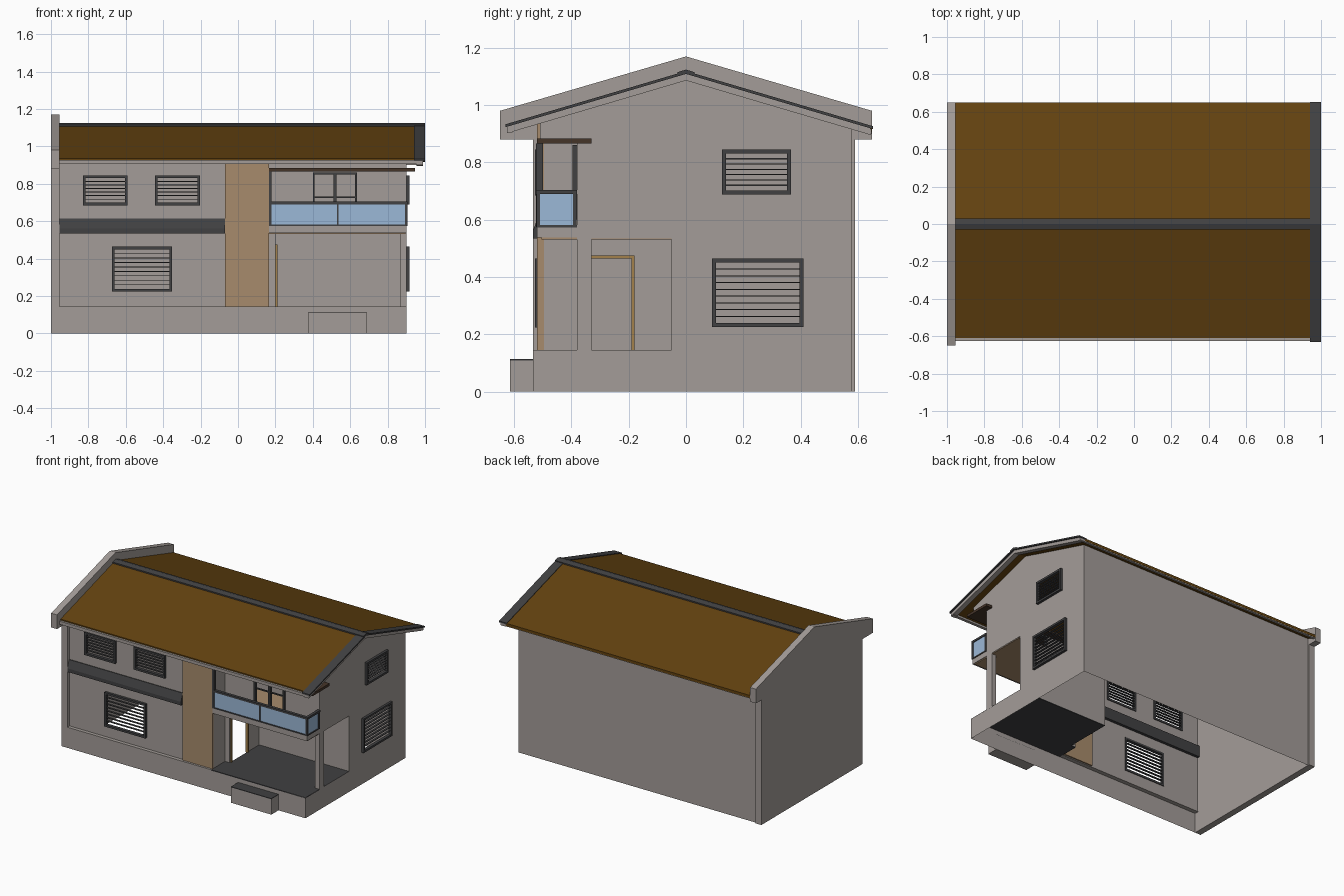
import bpy, bmesh

if "Cube" in bpy.data.objects:
    bpy.data.objects.remove(bpy.data.objects["Cube"])


def mat(name, r, g, b):
    m = bpy.data.materials.new(name)
    m.diffuse_color = (r, g, b, 1)
    m.use_nodes = True
    m.node_tree.nodes["Principled BSDF"].inputs["Base Color"].default_value = m.diffuse_color
    return m


WALL = mat("warm_grey_render", 0.37, 0.335, 0.315)
DARK = mat("charcoal", 0.052, 0.052, 0.054)
ROOF = mat("roof_brown", 0.125, 0.054, 0.005)
TAN = mat("tan_cladding", 0.39, 0.26, 0.15)
GLASS = mat("pale_blue_glass", 0.33, 0.48, 0.68)
FRAME = mat("door_timber", 0.37, 0.22, 0.07)
BROWN = mat("canopy_brown", 0.06, 0.035, 0.022)


def finish(name, bm, material):
    me = bpy.data.meshes.new(name)
    bm.to_mesh(me)
    bm.free()
    me.materials.append(material)
    ob = bpy.data.objects.new(name, me)
    bpy.context.collection.objects.link(ob)
    return ob


def boxes(name, items, material):
    """Each item is x0, x1, y0, y1, z0, z1."""
    bm = bmesh.new()
    for x0, x1, y0, y1, z0, z1 in items:
        g = bmesh.ops.create_cube(bm, size=1)
        for v in g["verts"]:
            v.co.x = x1 if v.co.x > 0 else x0
            v.co.y = y1 if v.co.y > 0 else y0
            v.co.z = z1 if v.co.z > 0 else z0
    return finish(name, bm, material)


def prism(name, profile, x0, x1, material):
    """Side profile of (y, z) points swept along x."""
    bm = bmesh.new()
    f = bm.faces.new([bm.verts.new((x0, y, z)) for y, z in profile])
    g = bmesh.ops.extrude_face_region(bm, geom=[f])
    for v in g["geom"]:
        if isinstance(v, bmesh.types.BMVert):
            v.co.x = x1
    bmesh.ops.recalc_face_normals(bm, faces=bm.faces)
    return finish(name, bm, material)


def wall(name, axis, pos, u0, u1, z0, z1, holes=(), material=WALL, flip=False):
    """Thin wall on a plane of constant x or y, with rectangular holes."""
    us = sorted({u0, u1, *[u for h in holes for u in h[:2]]})
    zs = sorted({z0, z1, *[z for h in holes for z in h[2:]]})
    bm = bmesh.new()
    for a, b in zip(us, us[1:]):
        for c, d in zip(zs, zs[1:]):
            mu, mz = (a + b) / 2, (c + d) / 2
            if any(h[0] < mu < h[1] and h[2] < mz < h[3] for h in holes):
                continue
            quad = [(a, c), (b, c), (b, d), (a, d)]
            vs = [bm.verts.new((pos, u, z) if axis == "x" else (u, pos, z)) for u, z in quad]
            bm.faces.new(vs[::-1] if flip else vs)
    bmesh.ops.remove_doubles(bm, verts=bm.verts, dist=1e-5)
    return finish(name, bm, material)


def window(name, axis, pos, u0, u1, z0, z1, slats, t=0.014):
    """Dark protruding frame with horizontal louvres; the opening is see-through."""
    def b(a, c, d, e, near=-0.005, far=0.017):
        if axis == "x":
            return (pos + near, pos + far, a, c, d, e)
        return (a, c, pos - far, pos - near, d, e)
    items = [b(u0, u1, z0, z0 + t), b(u0, u1, z1 - t, z1),
             b(u0, u0 + t, z0 + t, z1 - t), b(u1 - t, u1, z0 + t, z1 - t)]
    for i in range(slats):
        z = z0 + t + (z1 - z0 - 2 * t) * (i + 1) / (slats + 1)
        items.append(b(u0 + t, u1 - t, z - 0.002, z + 0.002, -0.005, 0.01))
    boxes(name, items, DARK)


# Party wall with gabled parapet on the left end
prism("party_wall", [(-.535, 0), (.59, 0), (.59, .88), (.65, .88), (.65, .98), (0, 1.17),
                     (-.65, .98), (-.65, .88), (-.535, .88)], -1, -.955, WALL)

# Front wall, plinth and back wall
front_wins = [(-.83, -.59, .685, .845), (-.445, -.203, .685, .845), (-.674, -.353, .223, .464)]
wall("front_wall", "y", -.51, -.955, -.07, .145, .94, front_wins)
wall("front_plinth", "y", -.535, -.955, .9, 0, .145)
boxes("plinth_ledge", [(-.955, .165, -.535, -.505, .14, .145)], WALL)
wall("back_wall", "y", .58, -.955, .9, 0, .93, flip=True)
wall("front_lintel", "y", -.51, .165, .9, .88, .94)

# Right wall with porch and balcony cut away, and its gable
side_wins = [(.126, .367, .688, .845), (.09, .41, .225, .465)]
wall("right_wall", "x", .9, -.535, .58, 0, .925,
     side_wins + [(-.535, -.05, .145, .535), (-.535, -.38, .535, .88), (-.535, -.51, .88, .925)])
prism("right_gable", [(-.51, .925), (.58, .925), (.58, .929), (0, 1.10), (-.51, .9495)],
      .89, .9, WALL)

# Louvred windows
for i, w in enumerate(front_wins):
    window(f"front_window_{i + 1}", "y", -.51, *w, 8 if i == 2 else 6)
for i, w in enumerate(side_wins):
    window(f"side_window_{i + 1}", "x", .9, *w, 8 if i else 6)

# Timber panel and sloped sunshade band on the front
boxes("timber_panel", [(-.07, .165, -.52, -.495, .145, .94)], TAN)
prism("sunshade", [(-.49, .614), (-.515, .614), (-.535, .56), (-.535, .535), (-.49, .535)],
      -.955, -.07, DARK)

# Porch recess: floor, inner walls, ceiling, post and step
boxes("porch_floor", [(.165, .9, -.535, -.38, .139, .145), (.2, .9, -.38, -.05, .139, .145)], DARK)
wall("recess_side_wall", "x", .165, -.51, -.38, .145, .94)
wall("recess_return", "y", -.38, .165, .2, .145, .535)
wall("porch_side_wall", "x", .2, -.38, -.05, .145, .535, [(-.36, -.18, .145, .47)])
wall("porch_back_wall", "y", -.05, .2, .9, .145, .535)
boxes("porch_ceiling", [(.165, .895, -.505, -.05, .531, .537)], TAN)
boxes("door_frame", [(.19, .21, -.37, -.36, .145, .475), (.19, .21, -.19, -.18, .145, .475),
                     (.19, .21, -.37, -.18, .465, .475)], FRAME)
boxes("corner_post", [(.865, .9, -.38, -.33, .145, .535)], WALL)
boxes("front_step", [(.375, .69, -.615, -.535, 0, .108)], WALL)
boxes("step_tread", [(.375, .69, -.615, -.535, .108, .113)], DARK)

# Balcony: slab, back wall with sliding window, glass and rails
boxes("balcony_slab", [(.165, .9, -.52, -.38, .537, .575)], WALL)
wall("balcony_back_wall", "y", -.38, .165, .9, .535, .88, [(.4, .635, .6, .86)])
window("balcony_window_left", "y", -.38, .4, .52, .6, .86, 0, .01)
window("balcony_window_right", "y", -.38, .516, .635, .6, .86, 0, .01)
boxes("balcony_window_bar", [(.4, .635, -.39, -.38, .725, .733)], DARK)
boxes("balcony_glass", [(.18, .9, -.517, -.511, .578, .692),
                        (.895, .901, -.515, -.39, .578, .692)], GLASS)
boxes("balcony_rails", [(.165, .907, -.524, -.504, .69, .704), (.887, .907, -.504, -.38, .69, .704),
                        (.165, .905, -.522, -.508, .573, .581), (.89, .905, -.508, -.38, .573, .581),
                        (.53, .538, -.521, -.508, .58, .69), (.893, .905, -.522, -.51, .58, .69),
                        (.89, .905, -.394, -.382, .58, .69)], DARK)
boxes("balcony_side_post", [(.165, .18, -.524, -.5, .575, .866)], DARK)
boxes("balcony_canopy", [(.16, .945, -.52, -.33, .866, .884)], BROWN)


# Roof layers: pitched band with a given apex height and thickness
def pitched(name, apex, thick, yf, yb, x0, x1, material, s=0.295):
    top = [(yf, apex + s * yf), (0, apex), (yb, apex - s * yb)]
    prism(name, top + [(y, z - thick) for y, z in reversed(top)], x0, x1, material)


pitched("roof_tiles", 1.115, .018, -.61, .65, -.955, .95, ROOF)
pitched("verge_trim", 1.119, .01, -.63, .652, .94, 1.0, DARK)
pitched("bargeboard", 1.11, .024, -.625, .645, .955, .99, WALL)
pitched("ridge_cap", 1.124, .012, -.03, .03, -.955, 1.0, DARK)
boxes("eaves_gutters", [(-.955, .99, -.625, -.605, .905, .927),
                        (-.955, .99, .632, .648, .9, .917)], WALL)
